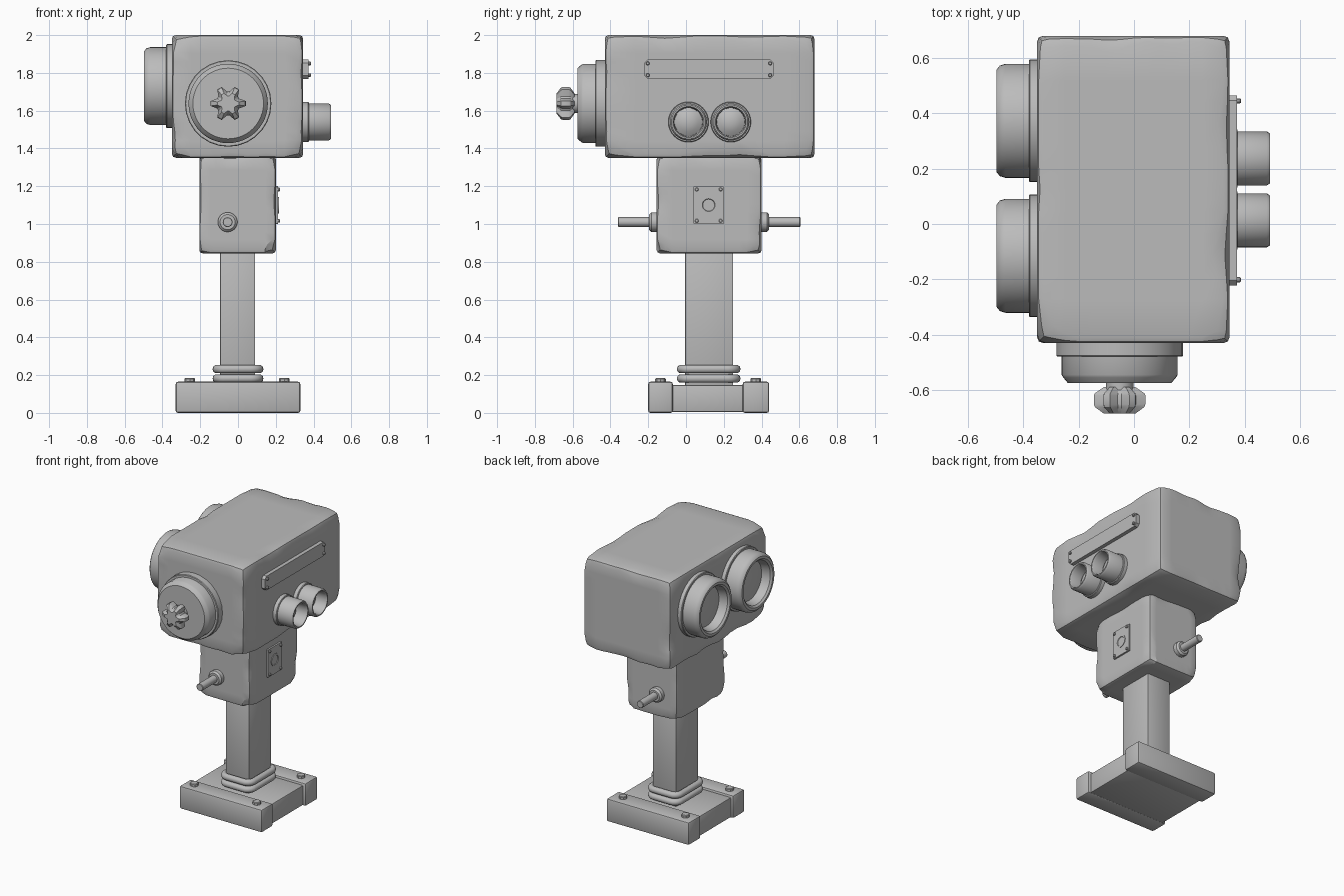
import bpy, bmesh, math
from mathutils import Vector, noise

old = bpy.data.objects.get("Cube")
if old:
    bpy.data.objects.remove(old, do_unlink=True)

grey = bpy.data.materials.new("plain grey")
grey.use_nodes = True
grey.diffuse_color = (0.5, 0.5, 0.5, 1)
grey.node_tree.nodes["Principled BSDF"].inputs["Base Color"].default_value = (0.5, 0.5, 0.5, 1)


def finish(name, bm, angle=35):
    bmesh.ops.recalc_face_normals(bm, faces=bm.faces)
    mesh = bpy.data.meshes.new(name)
    bm.to_mesh(mesh)
    bm.free()
    mesh.materials.append(grey)
    ob = bpy.data.objects.new(name, mesh)
    bpy.context.collection.objects.link(ob)
    bpy.ops.object.select_all(action='DESELECT')
    ob.select_set(True)
    bpy.context.view_layer.objects.active = ob
    bpy.ops.object.shade_smooth_by_angle(angle=math.radians(angle))
    return ob


def box(name, lo, hi, bevel=0.0):
    lo, hi = Vector(lo), Vector(hi)
    bm = bmesh.new()
    bmesh.ops.create_cube(bm, size=1)
    for v in bm.verts:
        v.co = (lo + hi) / 2 + v.co * (hi - lo)
    if bevel:
        bmesh.ops.bevel(bm, geom=bm.edges[:], offset=bevel, segments=2,
                        profile=0.5, affect='EDGES')
    return finish(name, bm)


def worn_box(name, lo, hi, wear, seed):
    """Box with flat faces and an edge chamfer of uneven width."""
    lo, hi = Vector(lo), Vector(hi)
    n = 14
    bm = bmesh.new()
    bmesh.ops.create_cube(bm, size=1)
    bmesh.ops.subdivide_edges(bm, edges=bm.edges[:], cuts=n - 1, use_grid_fill=True)
    for v in bm.verts:
        idx = [round((c + 0.5) * n) for c in v.co]
        spot = Vector([lo[a] + (hi[a] - lo[a]) * (round(i / n) if min(i, n - i) < 2 else i / n)
                       for a, i in enumerate(idx)])
        near = sum(min(i, n - i) < 2 for i in idx)
        chip = max(0, noise.noise(spot * 6 + Vector((seed, seed, seed))))
        w = wear * (0.45 + 1.5 * chip + (0.5 if near == 3 else 0))
        outer = sum(i in (0, n) for i in idx)
        push = {1: 0, 2: 0.27, 3: 0.4}[outer] * w
        for a, i in enumerate(idx):
            sign = 1 if i < n / 2 else -1
            end = lo[a] if sign > 0 else hi[a]
            if i in (0, n):
                v.co[a] = end + sign * push
            elif i in (1, n - 1):
                v.co[a] = end + sign * w
            else:
                v.co[a] = lo[a] + (hi[a] - lo[a]) * i / n
    return finish(name, bm, 28)


def turned(name, origin, axis, profile, sides=40):
    """Spin (radius, distance) pairs about an axis."""
    turn = Vector((0, 0, 1)).rotation_difference(Vector(axis))
    bm = bmesh.new()
    rings = []
    for r, d in profile:
        count = sides if r > 0 else 1
        rings.append([bm.verts.new(Vector(origin) + turn @ Vector((
            r * math.cos(math.tau * k / sides), r * math.sin(math.tau * k / sides), d)))
            for k in range(count)])
    for a, b in zip(rings, rings[1:]):
        for k in range(sides):
            m = (k + 1) % sides
            quad = [a[k % len(a)], a[m % len(a)], b[m % len(b)], b[k % len(b)]]
            bm.faces.new(list(dict.fromkeys(quad)))
    return finish(name, bm)


def peg(name, origin, axis, r, length, chamfer=0.004, sides=16):
    return turned(name, origin, axis, [(0, 0), (r, 0), (r, length - chamfer),
                                       (r - chamfer, length), (0, length)], sides)


# Base: two end bars with a recessed slab between, and bolts
box("base_slab", (-0.31, -0.1, 0.004), (0.31, 0.34, 0.148), 0.008)
for label, y0, y1 in (("front", -0.2, -0.07), ("back", 0.3, 0.44)):
    box(label + "_base_bar", (-0.33, y0, 0), (0.33, y1, 0.165), 0.012)
    for side, x in (("right", -0.255), ("left", 0.245)):
        peg(f"{label}_{side}_base_bolt", (x, (y0 + y1) / 2, 0.16), (0, 0, 1), 0.028, 0.024, sides=8)

# Post and its two rounded collars
box("post", (-0.095, -0.005, 0.13), (0.09, 0.25, 0.87), 0.004)


def collar(name, z):
    curve = bpy.data.curves.new(name + "_path", 'CURVE')
    curve.dimensions = '3D'
    curve.bevel_depth = 0.023
    curve.bevel_resolution = 3
    pts, r = [], 0.045
    for q, (sx, sy) in enumerate(((1, 1), (-1, 1), (-1, -1), (1, -1))):
        for s in range(6):
            a = (q + s / 5) * math.pi / 2
            pts.append((sx * (0.112 - r) + r * math.cos(a),
                        0.12 + sy * (0.146 - r) + r * math.sin(a), z, 1))
    line = curve.splines.new('POLY')
    line.points.add(len(pts) - 1)
    for p, co in zip(line.points, pts):
        p.co = co
    line.use_cyclic_u = True
    temp = bpy.data.objects.new(name + "_path", curve)
    bpy.context.collection.objects.link(temp)
    bpy.context.view_layer.update()
    bm = bmesh.new()
    bm.from_mesh(temp.to_mesh())
    temp.to_mesh_clear()
    bpy.data.objects.remove(temp)
    finish(name, bm, 50)


collar("lower_collar", 0.182)
collar("upper_collar", 0.232)

# Neck housing and head housing with worn edges
worn_box("neck_housing", (-0.205, -0.155, 0.845), (0.2, 0.4, 1.36), 0.036, 3.3)
worn_box("head_housing", (-0.35, -0.43, 1.35), (0.345, 0.68, 2.0), 0.045, 8.7)

# Rods sticking out of the neck
for label, y, s in (("front", -0.15, -1), ("back", 0.395, 1)):
    peg(label + "_rod_collar", (-0.055, y, 1.01), (0, s, 0), 0.052, 0.045, 0.012, 24)
    peg(label + "_rod", (-0.055, y, 1.01), (0, s, 0), 0.026, 0.21, 0.003, 20)

# Large lens barrels on the right side
for label, y in (("front", -0.115), ("back", 0.373)):
    peg(label + "_lens_flange", (-0.34, y, 1.73), (-1, 0, 0), 0.222, 0.04, 0.004, 40)
    turned(label + "_lens_barrel", (-0.35, y, 1.73), (-1, 0, 0), [
        (0, 0), (0.206, 0), (0.206, 0.115), (0.2, 0.135), (0.185, 0.147), (0.168, 0.147),
        (0.155, 0.135), (0.142, 0.075), (0.1, 0.085), (0.05, 0.092), (0, 0.094)], 48)

# Small eyepieces on the left side
for label, y in (("front", 0.013), ("back", 0.237)):
    peg(label + "_eyepiece_flange", (0.335, y, 1.54), (1, 0, 0), 0.107, 0.04, 0.004, 32)
    turned(label + "_eyepiece", (0.345, y, 1.54), (1, 0, 0), [
        (0, 0), (0.098, 0), (0.098, 0.135), (0.09, 0.147), (0.082, 0.147), (0.076, 0.135),
        (0.074, 0.06), (0.05, 0.075), (0.025, 0.083), (0, 0.085)], 32)

# Front dial and star knob
peg("dial_flange", (-0.052, -0.42, 1.638), (0, -1, 0), 0.229, 0.06, 0.004, 28)
turned("dial_body", (-0.052, -0.43, 1.638), (0, -1, 0), [
    (0, 0), (0.21, 0), (0.21, 0.115), (0.204, 0.125), (0.187, 0.145), (0, 0.145)], 48)
peg("knob_shaft", (-0.052, -0.57, 1.638), (0, -1, 0), 0.05, 0.05, 0.004, 24)


def star_knob(name, x, z, layers):
    bm = bmesh.new()
    rings = []
    for scale, y in layers:
        ring = []
        for k in range(6):
            for turn, r in ((-0.14, 0.094), (0.14, 0.094), (0.42, 0.064), (0.63, 0.064)):
                a = k * math.pi / 3 + turn
                ring.append(bm.verts.new((x + scale * r * math.cos(a), y,
                                          z + scale * r * math.sin(a))))
        rings.append(ring)
    for a, b in zip(rings, rings[1:]):
        for k in range(len(a)):
            bm.faces.new((a[k - 1], a[k], b[k], b[k - 1]))
    bm.faces.new(rings[0])
    bm.faces.new(rings[-1])
    finish(name, bm, 30)


star_knob("star_knob", -0.052, 1.638,
          [(0.62, -0.59), (0.96, -0.612), (1, -0.62), (1, -0.652), (0.96, -0.662), (0.62, -0.685)])


# Plates on the left side, with clipped corners and rivets
def plate(name, x0, x1, y0, y1, z0, z1, clip, inset, rivet_height):
    bm = bmesh.new()
    outline = [(y0 + clip, z0), (y1 - clip, z0), (y1, z0 + clip), (y1, z1 - clip),
               (y1 - clip, z1), (y0 + clip, z1), (y0, z1 - clip), (y0, z0 + clip)]
    face = bm.faces.new([bm.verts.new((x0, y, z)) for y, z in outline])
    top = bmesh.ops.extrude_face_region(bm, geom=[face])["geom"]
    for v in top:
        if isinstance(v, bmesh.types.BMVert):
            v.co.x = x1
    finish(name, bm)
    for i, y in enumerate((y0 + inset, y1 - inset)):
        for j, z in enumerate((z0 + inset, z1 - inset)):
            peg(f"{name}_rivet_{i}{j}", (x1 - 0.002, y, z), (1, 0, 0),
                0.01, rivet_height, 0.003, 10)


plate("long_plate", 0.34, 0.372, -0.222, 0.465, 1.768, 1.87, 0.018, 0.02, 0.016)
plate("neck_plate", 0.195, 0.212, 0.04, 0.2, 1.0, 1.2, 0.003, 0.017, 0.012)
turned("neck_plate_ring", (0.21, 0.12, 1.1), (1, 0, 0),
       [(0.044, 0), (0.044, 0.006), (0.034, 0.006), (0.03, 0)], 28)
